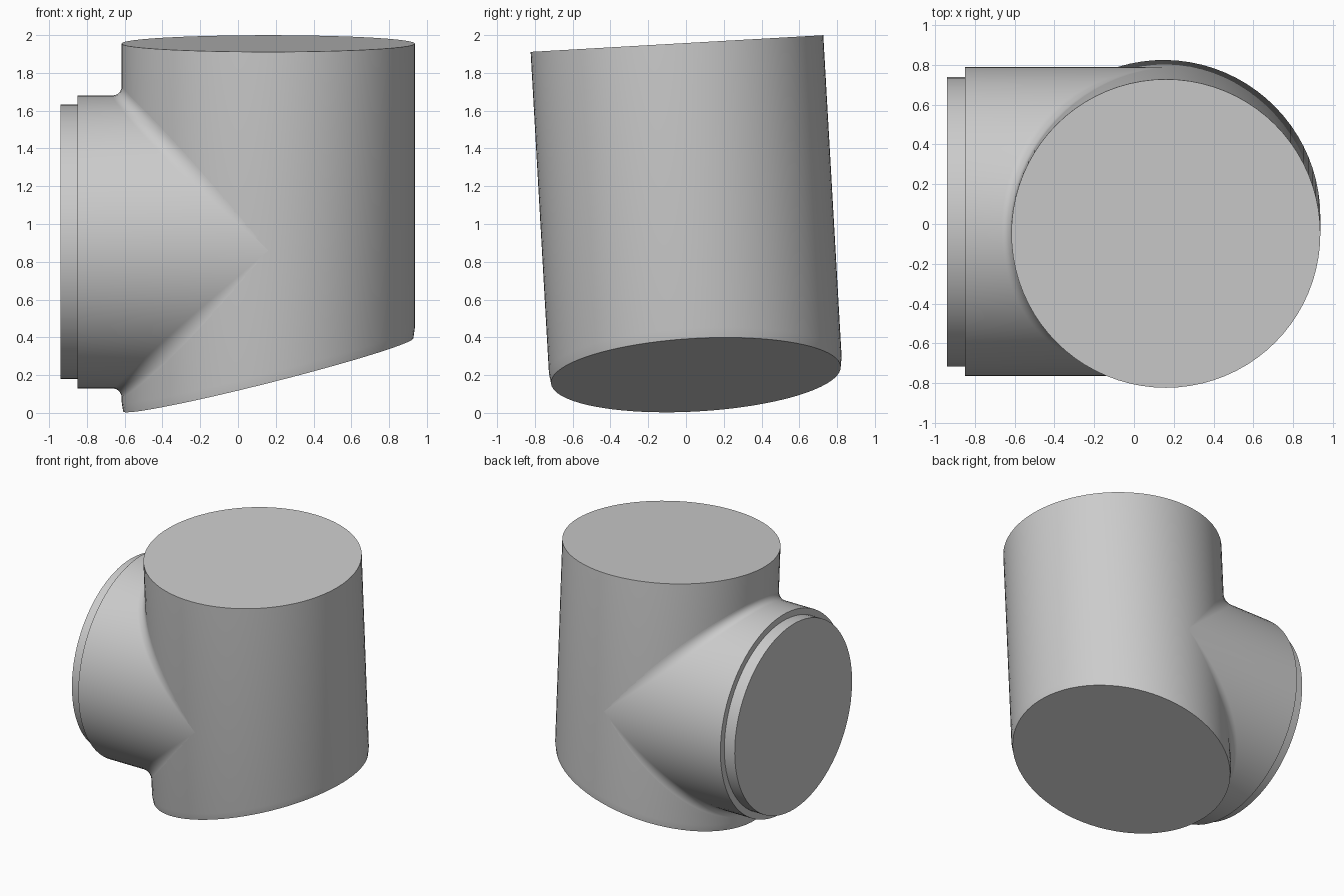
import bpy, bmesh
from math import sin, cos, pi, radians, atan
from mathutils import Vector, Matrix

cube = bpy.data.objects.get("Cube")
if cube:
    bpy.data.objects.remove(cube, do_unlink=True)

R = 0.776            # radius shared by both pipes
SEGMENTS = 80
ARC_STEPS = 12
SLOPE = 0.252        # slant of the bottom cut
FRAME = Matrix.Translation((0.16, 0.012, 0.905)) @ Matrix.Rotation(atan(0.057), 4, 'X')

grey = bpy.data.materials.new("plain_grey")
grey.use_nodes = True
grey.diffuse_color = (0.6, 0.6, 0.6, 1)
grey.node_tree.nodes["Principled BSDF"].inputs["Base Color"].default_value = (0.6, 0.6, 0.6, 1)


def loft(name, rings, cap_last, angle):
    """Skin closed rings of points; the first ring is always capped."""
    bm = bmesh.new()
    loops = [[bm.verts.new(p) for p in ring] for ring in rings]
    n = len(rings[0])
    for a, b in zip(loops, loops[1:]):
        for i in range(n):
            j = (i + 1) % n
            bm.faces.new((a[i], a[j], b[j], b[i]))
    bm.faces.new(loops[0][::-1])
    if cap_last:
        bm.faces.new(loops[-1])
    bmesh.ops.remove_doubles(bm, verts=bm.verts, dist=0.0001)
    if cap_last:
        bmesh.ops.recalc_face_normals(bm, faces=bm.faces)
    mesh = bpy.data.meshes.new(name)
    bm.to_mesh(mesh)
    bm.free()
    mesh.materials.append(grey)
    obj = bpy.data.objects.new(name, mesh)
    bpy.context.collection.objects.link(obj)
    obj.matrix_world = FRAME
    bpy.ops.object.select_all(action='DESELECT')
    obj.select_set(True)
    bpy.context.view_layer.objects.active = obj
    bpy.ops.object.shade_smooth_by_angle(angle=radians(angle))
    return obj


angles = [2 * pi * i / SEGMENTS for i in range(SEGMENTS)]


# Main pipe: slanted bottom with a slim lip, square-cut top
def main_ring(radius, height, slope):
    return [(radius * cos(a), radius * sin(a), height + slope * radius * cos(a)) for a in angles]


loft("main_pipe", [main_ring(R * 0.99, -0.705, SLOPE),
                   main_ring(R, -0.653, SLOPE),
                   main_ring(R, 1.052, 0)], True, 9)


# Branch pipe: stepped end, straight wall, then a rolled fillet onto the main pipe
def branch_ring(radius, x):
    return [(x, -radius * cos(a), radius * sin(a)) for a in angles]


def fillet_ring(t):
    ring = []
    for a in angles:
        c, s = -cos(a), sin(a)
        r = 0.05 + 0.09 * c * c
        centre = Vector((-(R + r) * abs(s), (R + r) * c, (R + r) * s))
        to_branch = Vector((0, -c, -s))
        to_main = Vector((abs(s), -c, 0))
        span = to_branch.angle(to_main)
        if span < 0.001:
            direction = to_branch
        else:
            direction = (to_branch * sin((1 - t) * span) + to_main * sin(t * span)) / sin(span)
        ring.append(centre + direction * r)
    return ring


rings = [branch_ring(0.727, -1.1), branch_ring(0.727, -1.01), branch_ring(R, -1.01)]
rings += [fillet_ring(k / ARC_STEPS) for k in range(ARC_STEPS + 1)]
branch = loft("branch_pipe", rings, False, 30)

# Make the end cap and walls face outward
bm = bmesh.new()
bm.from_mesh(branch.data)
bm.normal_update()
cap = min(bm.faces, key=lambda f: f.calc_center_median().x)
if cap.normal.x > 0:
    bmesh.ops.reverse_faces(bm, faces=bm.faces)
bm.to_mesh(branch.data)
bm.free()
